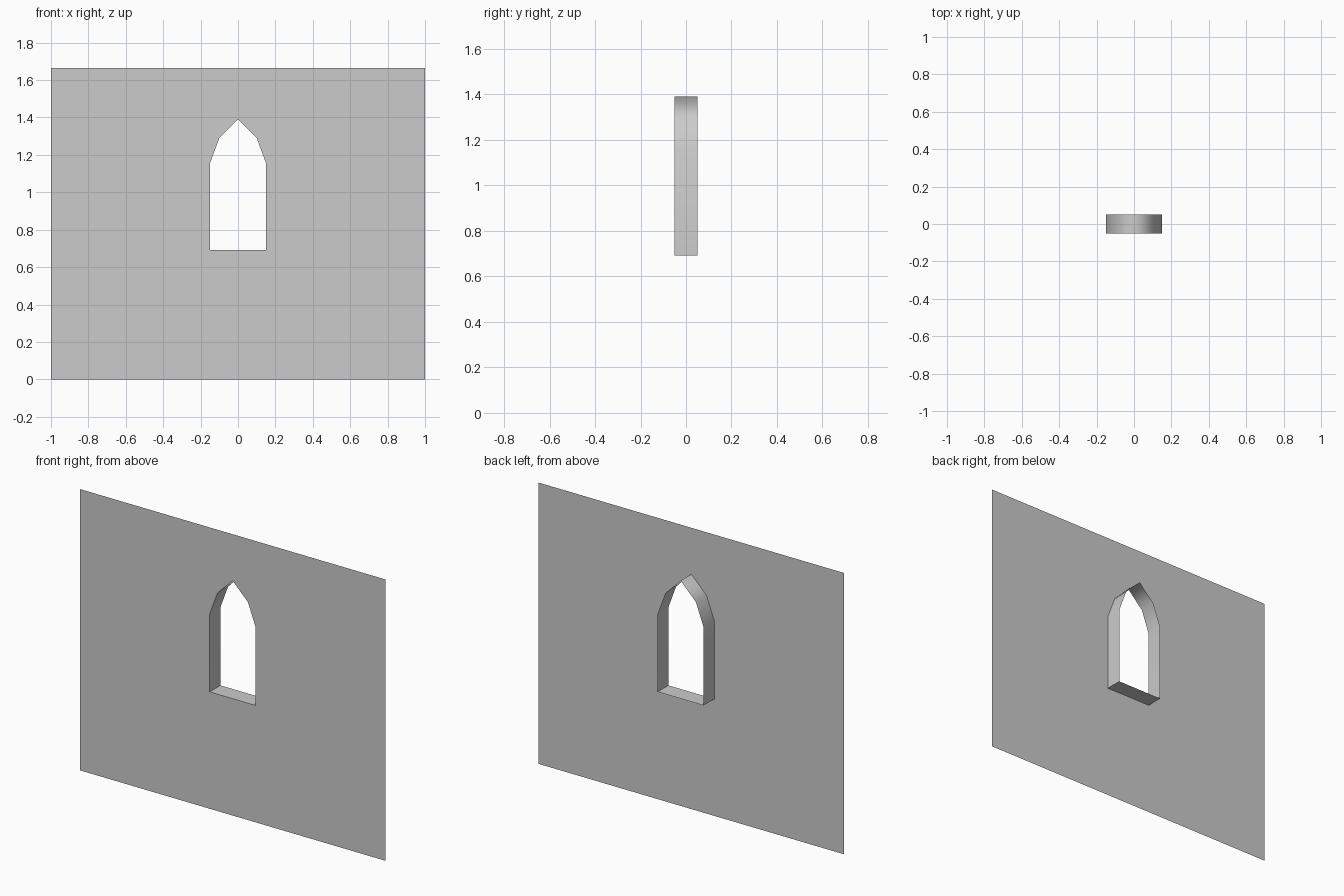
import bpy
import math

if "Cube" in bpy.data.objects:
    bpy.data.objects.remove(bpy.data.objects["Cube"])

FRONT, BACK = -0.05, 0.05
HEIGHT = 1.665

# Right half of the pointed window opening, apex down to sill centre (x, z)
opening = [(0, 1.39), (0.1, 1.29), (0.15, 1.155), (0.15, 0.692), (0, 0.692)]


def mirrored_object(name, verts, faces):
    mesh = bpy.data.meshes.new(name)
    mesh.from_pydata(verts, [], faces)
    obj = bpy.data.objects.new(name, mesh)
    bpy.context.collection.objects.link(obj)
    obj.modifiers.new("mirror", "MIRROR").use_clip = True
    return obj


# Wall: single flat sheet around the opening
outline = [(0, 0), (1, 0), (1, HEIGHT), (0, HEIGHT)] + opening
mirrored_object("wall", [(x, FRONT, z) for x, z in outline],
                [list(range(len(outline)))])

# Window reveal: the opening's edge carried back behind the wall
n = len(opening)
verts = [(x, y, z) for y in (FRONT, BACK) for x, z in opening]
faces = [(i, i + n, i + n + 1, i + 1) for i in range(n - 1)]
reveal = mirrored_object("window_reveal", verts, faces)

# Soft shading along the arch, crisp corners at apex and sill
bpy.ops.object.select_all(action="DESELECT")
reveal.select_set(True)
bpy.context.view_layer.objects.active = reveal
bpy.ops.object.shade_smooth_by_angle(angle=math.radians(30))
